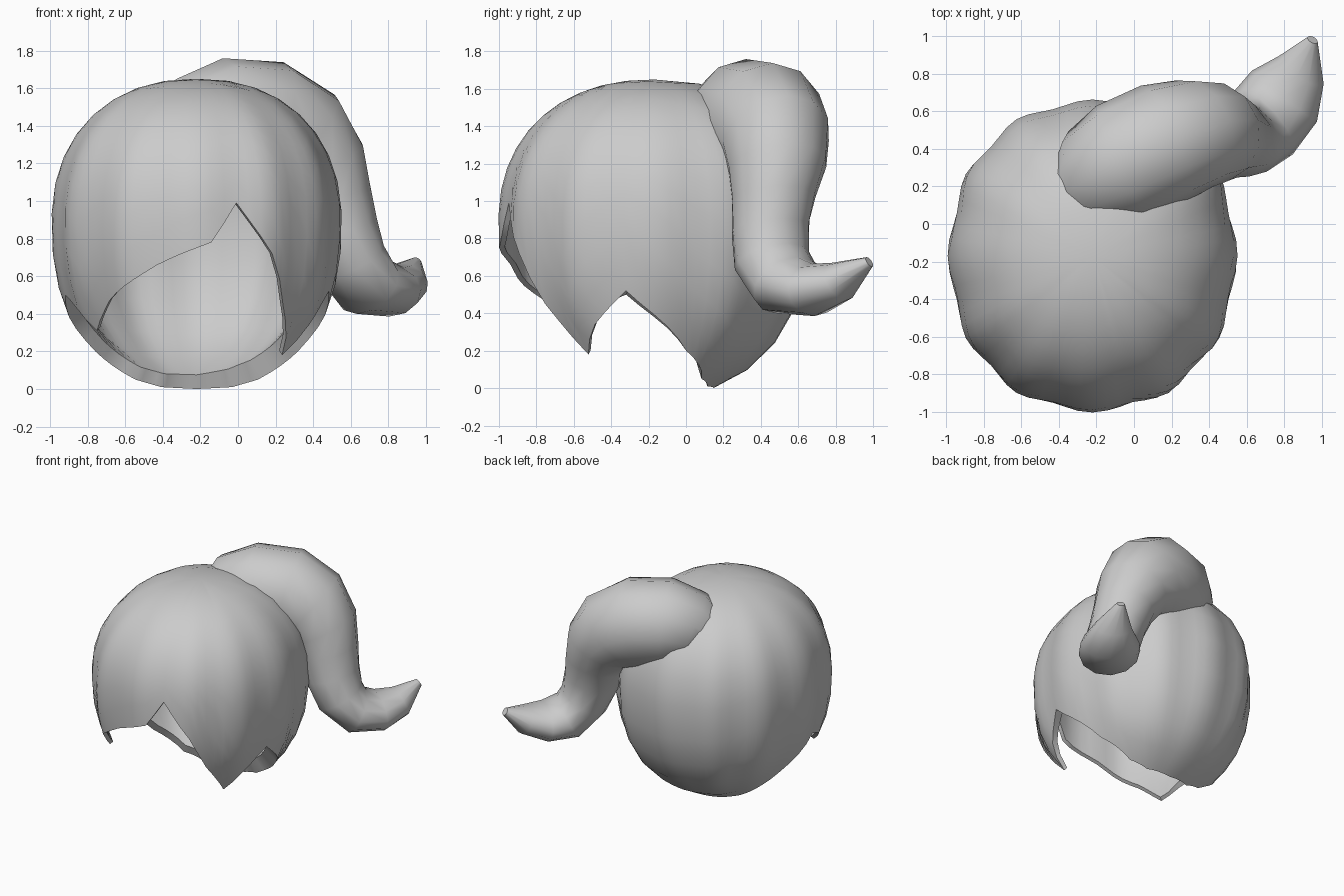
import bpy, bmesh, math
from mathutils import Vector

if "Cube" in bpy.data.objects:
    bpy.data.objects.remove(bpy.data.objects["Cube"])

CX, CY, CZ = -0.22, -0.17, 0.88      # centre of the hair cap
RX, RY, R_TOP, R_LOW, P = 0.76, 0.82, 0.77, 0.93, 2.25

# hem height by angle: 0 = front, 90 = right, 180 = back
HEM = [(-180, 0.0), (-145, 0.01), (-125, 0.05), (-105, 0.20), (-80, 0.50),
       (-65, 0.42), (-55, 0.31), (-40, 0.47), (-15, 0.66), (5, 0.78), (15, 0.99),
       (30, 0.72), (40, 0.45), (55, 0.18), (65, 0.34), (80, 0.52), (105, 0.20),
       (125, 0.05), (145, 0.01), (180, 0.0)]
# wall thickness by angle (thin fringe, heavier sides and nape)
THICK = [(-180, 0.08), (-80, 0.07), (-60, 0.03), (55, 0.03), (75, 0.06),
         (95, 0.13), (135, 0.11), (180, 0.08)]


def lookup(table, a):
    for (a0, z0), (a1, z1) in zip(table, table[1:]):
        if a0 <= a <= a1:
            return z0 + (z1 - z0) * (a - a0) / (a1 - a0)


def spow(v, e):
    return math.copysign(abs(v) ** e, v)


def finish(bm, name):
    bmesh.ops.recalc_face_normals(bm, faces=bm.faces)
    me = bpy.data.meshes.new(name)
    bm.to_mesh(me)
    bm.free()
    ob = bpy.data.objects.new(name, me)
    bpy.context.collection.objects.link(ob)
    bpy.context.view_layer.objects.active = ob
    ob.select_set(True)
    bpy.ops.object.shade_smooth_by_angle(angle=math.radians(50))
    ob.select_set(False)
    return ob


def bridge(bm, rings):
    for r0, r1 in zip(rings, rings[1:]):
        n = len(r0)
        for i in range(n):
            bm.faces.new((r0[i], r0[(i + 1) % n], r1[(i + 1) % n], r1[i]))


# hair cap: rounded outer wall, folded at the hem into an inner wall
bm = bmesh.new()
ROWS = 11
outer = [[] for _ in range(ROWS)]
inner = [[] for _ in range(ROWS)]
base = Vector((CX, CY, CZ))
for a in range(-180, 180, 5):
    t = math.radians(a)
    d = lookup(HEM, a) - CZ
    d /= R_TOP if d > 0 else R_LOW
    phi_end = math.acos(spow(d, P / 2))
    th = lookup(THICK, a)
    for k in range(ROWS):
        f = (k + 1) / ROWS
        phi = phi_end * f
        c = spow(math.cos(phi), 2 / P)
        r = math.sin(phi) ** (2 / P)
        r *= 1 + 0.016 * math.cos(t * 12) * math.sin(phi) ** 2
        p = Vector((RX * r * spow(math.sin(t), 2 / 2.15),
                    -RY * r * spow(math.cos(t), 2 / 2.15),
                    c * (R_TOP if c > 0 else R_LOW)))
        outer[k].append(bm.verts.new(base + p))
        w = th * f + 0.03 * (1 - f)
        inner[k].append(bm.verts.new(base + p * (1 - w / p.length)))
n = len(outer[0])
for ring, z in ((outer[0], R_TOP), (inner[0], R_TOP - 0.03)):
    tip = bm.verts.new((CX, CY, CZ + z))
    for i in range(n):
        bm.faces.new((tip, ring[i], ring[(i + 1) % n]))
bridge(bm, outer + inner[::-1])
finish(bm, "hair_cap")

# side ponytail: centre, half width, half height, heading in degrees
TAIL = [((-0.34, 0.16, 1.30), 0.16, 0.18, 25),
        ((-0.23, 0.24, 1.38), 0.28, 0.29, 25),
        ((-0.06, 0.33, 1.43), 0.33, 0.33, 25),
        ((0.16, 0.43, 1.41), 0.33, 0.34, 22),
        ((0.32, 0.48, 1.32), 0.30, 0.32, 19),
        ((0.43, 0.49, 1.18), 0.27, 0.27, 16),
        ((0.49, 0.47, 1.02), 0.23, 0.23, 15),
        ((0.54, 0.45, 0.85), 0.21, 0.21, 20),
        ((0.60, 0.46, 0.68), 0.21, 0.19, 30),
        ((0.69, 0.54, 0.55), 0.23, 0.17, 42),
        ((0.80, 0.68, 0.525), 0.22, 0.14, 52),
        ((0.89, 0.82, 0.57), 0.14, 0.11, 58),
        ((0.95, 0.98, 0.675), 0.03, 0.03, 60)]
bm = bmesh.new()
rings = []
SIDES = 12
for k, (c, w, h, ang) in enumerate(TAIL):
    c = Vector(c)
    tan = Vector(TAIL[min(k + 1, len(TAIL) - 1)][0]) - Vector(TAIL[max(k - 1, 0)][0])
    side = Vector((-math.sin(math.radians(ang)), math.cos(math.radians(ang)), 0))
    up = tan.cross(side).normalized()
    rings.append([bm.verts.new(c + side * w * math.cos(s) + up * h * math.sin(s))
                  for s in (2 * math.pi * i / SIDES for i in range(SIDES))])
bridge(bm, rings)
bm.faces.new(rings[0])
bm.faces.new(rings[-1])
finish(bm, "side_ponytail")
